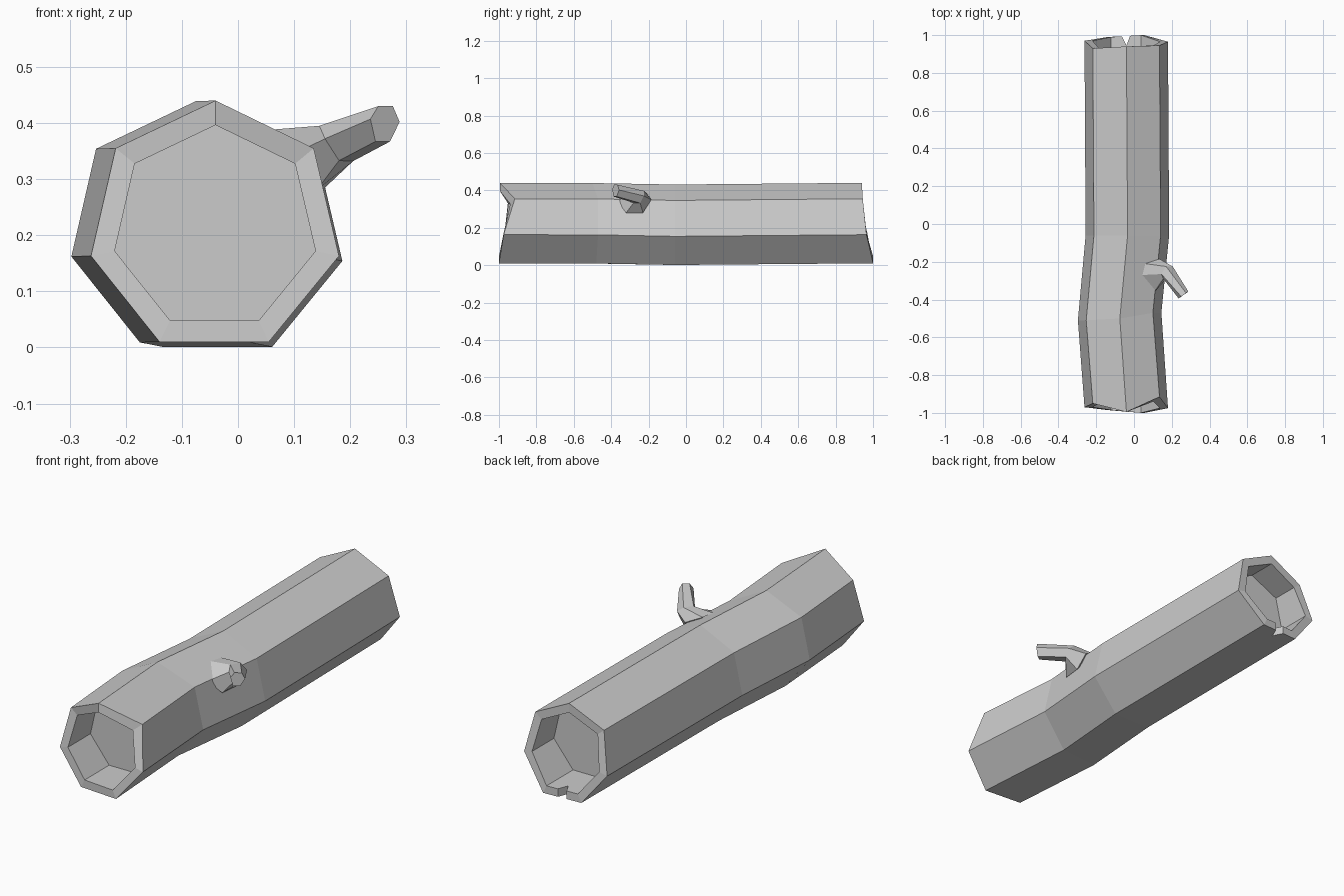
import bpy

if "Cube" in bpy.data.objects:
    bpy.data.objects.remove(bpy.data.objects["Cube"])

# Heptagonal log section (x, z), starting at the top and going round to the right
SECTION = [(-0.04, 0.44), (0.135, 0.355), (0.18, 0.163), (0.055, 0.01),
           (-0.14, 0.01), (-0.262, 0.163), (-0.218, 0.355)]
FRONT_Y = [-0.995, -0.915, -0.975, -1.0, -0.985, -0.97, -0.95]
BACK_Y = [0.94, 0.945, 0.965, 1.0, 0.99, 0.97, 0.93]
BEND_Y = [-0.5, -0.47, -0.47, -0.48, -0.5, -0.51, -0.51]


def section(ys, dx=0.0, dz=0.0, scale=1.0):
    cx, cz = -0.04, 0.21
    return [(cx + (x - cx) * scale + dx, y, cz + (z - cz) * scale + dz)
            for (x, z), y in zip(SECTION, ys)]


def loft(name, rings):
    """Skin a list of equal rings and cap both ends."""
    n = len(rings[0])
    verts = [v for ring in rings for v in ring]
    faces = []
    for r in range(len(rings) - 1):
        for i in range(n):
            j = (i + 1) % n
            faces.append((r * n + i, r * n + j, (r + 1) * n + j, (r + 1) * n + i))
    last = (len(rings) - 1) * n
    faces.append(tuple(reversed(range(n))))
    faces.append(tuple(range(last, last + n)))
    mesh = bpy.data.meshes.new(name)
    mesh.from_pydata(verts, [], faces)
    obj = bpy.data.objects.new(name, mesh)
    bpy.context.collection.objects.link(obj)
    bpy.context.view_layer.objects.active = obj
    obj.select_set(True)
    bpy.ops.object.mode_set(mode='EDIT')
    bpy.ops.mesh.select_all(action='SELECT')
    bpy.ops.mesh.normals_make_consistent(inside=False)
    bpy.ops.object.mode_set(mode='OBJECT')
    obj.select_set(False)
    return obj


# Log: bent trunk with a shallow hollow at each end
front_inner = [min(y, -0.94) if y > -0.94 else y for y in FRONT_Y]
log = loft("log", [
    section([-0.8] * 7, scale=0.81),
    section(front_inner, scale=0.81),
    section(FRONT_Y),
    section(BEND_Y, dx=-0.035, dz=-0.001),
    section([-0.06] * 7, dx=0.006, dz=-0.009),
    section(BACK_Y),
    section(BACK_Y, scale=0.81),
    section([0.8] * 7, scale=0.81),
])

# V-shaped split in the lower rim at the back
wedge = [(-0.078, 1.02), (-0.04, 0.945), (-0.012, 1.02)]
cutter = loft("notch_cutter", [[(x, y, z) for x, y in wedge] for z in (-0.1, 0.12)])
cutter.hide_render = True
cutter.hide_set(True)
notch = log.modifiers.new("notch", 'BOOLEAN')
notch.operation = 'DIFFERENCE'
notch.solver = 'EXACT'
notch.object = cutter

# Broken branch: flared base, elbow, tip
loft("branch", [
    [(0.06, -0.21, 0.385), (0.045, -0.27, 0.387), (0.10, -0.37, 0.345),
     (0.14, -0.32, 0.28), (0.15, -0.23, 0.28), (0.135, -0.185, 0.35)],
    [(0.17, -0.225, 0.397), (0.145, -0.265, 0.395), (0.155, -0.29, 0.372),
     (0.18, -0.28, 0.333), (0.205, -0.245, 0.332), (0.205, -0.225, 0.37)],
    [(0.276, -0.366, 0.43), (0.25, -0.384, 0.43), (0.236, -0.394, 0.407),
     (0.245, -0.388, 0.367), (0.271, -0.37, 0.367), (0.288, -0.358, 0.402)],
])
